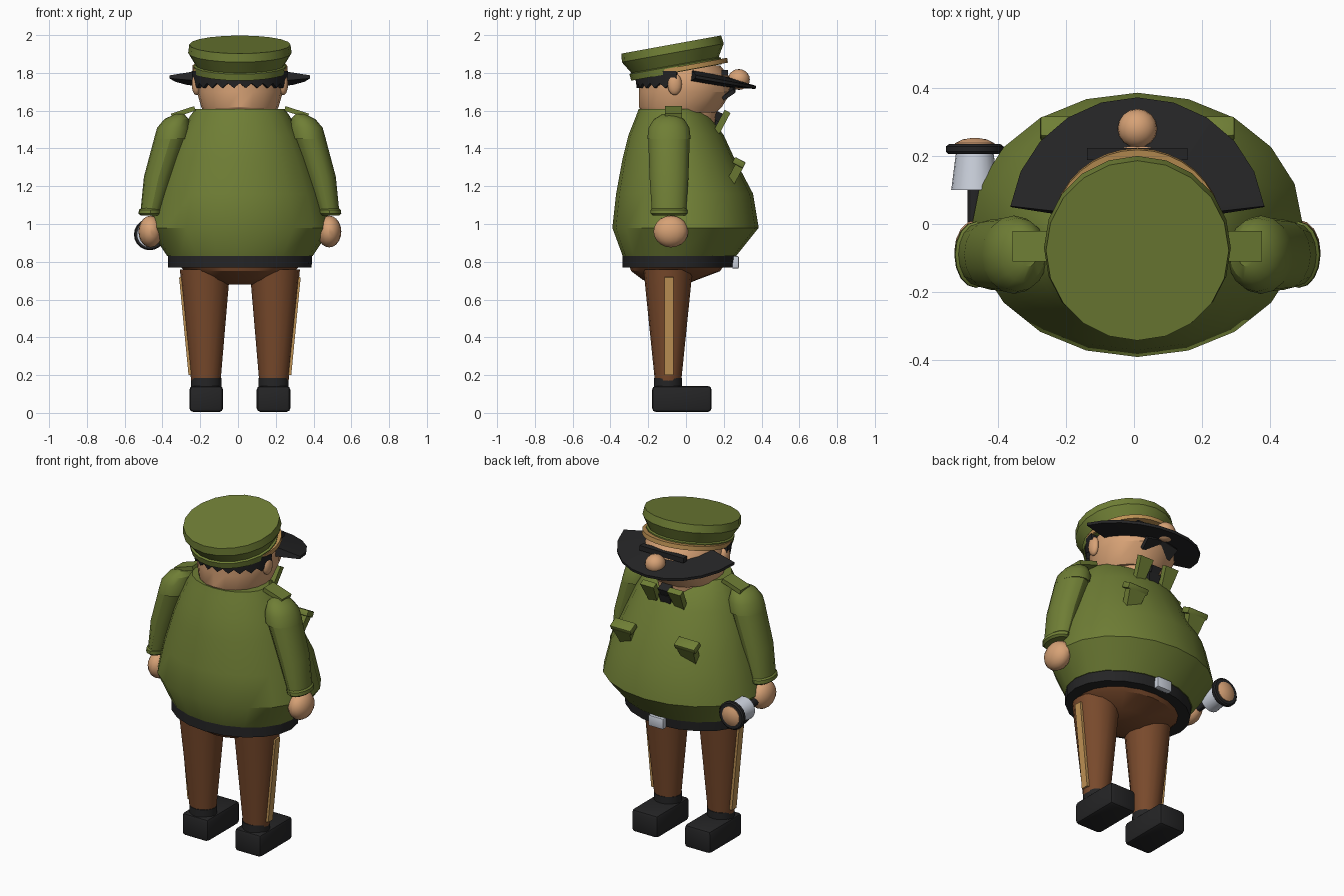
import bpy, bmesh
from math import sin, cos, pi, radians
from mathutils import Matrix

if "Cube" in bpy.data.objects:
    bpy.data.objects.remove(bpy.data.objects["Cube"], do_unlink=True)

CX = 0.01  # symmetry plane
made = []


def material(name, r, g, b):
    m = bpy.data.materials.new(name)
    m.use_nodes = True
    m.diffuse_color = (r, g, b, 1)
    m.node_tree.nodes["Principled BSDF"].inputs["Base Color"].default_value = (r, g, b, 1)
    return m


GREEN = material("uniform green", 0.16, 0.21, 0.036)
BROWN = material("trouser brown", 0.19, 0.068, 0.025)
SKIN = material("skin", 0.68, 0.36, 0.18)
GOLD = material("gold trim", 0.52, 0.29, 0.09)
BLACK = material("black", 0.018, 0.018, 0.019)
SILVER = material("silver", 0.6, 0.64, 0.72)


def finish(name, bm, mat, loc=(0, 0, 0), tilt=0, turn=0):
    bmesh.ops.recalc_face_normals(bm, faces=bm.faces)
    mesh = bpy.data.meshes.new(name)
    bm.to_mesh(mesh)
    bm.free()
    mesh.materials.append(mat)
    ob = bpy.data.objects.new(name, mesh)
    ob.location = loc
    ob.rotation_euler = (radians(tilt), radians(turn), 0)
    bpy.context.collection.objects.link(ob)
    made.append(ob)
    return ob


def loft(name, rings, mat, sides=20, **place):
    """Stack of elliptical rings: (z, centre x, centre y, radius x, radius y)."""
    bm = bmesh.new()
    rows = [[bm.verts.new((cx + rx * cos(2 * pi * i / sides), cy + ry * sin(2 * pi * i / sides), z))
             for i in range(sides)] for z, cx, cy, rx, ry in rings]
    for a, b in zip(rows, rows[1:]):
        for i in range(sides):
            j = (i + 1) % sides
            bm.faces.new((a[i], a[j], b[j], b[i]))
    bm.faces.new(rows[0])
    bm.faces.new(rows[-1])
    return finish(name, bm, mat, **place)


def span(z, half_x, back, front):
    """Ring given by its half width and its back and front limits."""
    return (z, CX, (back + front) / 2, half_x, (front - back) / 2)


def sector(name, start, end, steps, profile, mat, zigzag=0, **place):
    """Sweep a closed (radius, z) profile along an arc."""
    bm = bmesh.new()
    rows = []
    for i in range(steps + 1):
        a = radians(start + (end - start) * i / steps)
        rows.append([bm.verts.new((r * cos(a), r * sin(a), z + (zigzag * (i % 2) if z < 0 else 0)))
                     for r, z in profile])
    n = len(profile)
    for a, b in zip(rows, rows[1:]):
        for i in range(n):
            j = (i + 1) % n
            bm.faces.new((a[i], a[j], b[j], b[i]))
    bm.faces.new(rows[0])
    bm.faces.new(rows[-1])
    return finish(name, bm, mat, **place)


def block(name, loc, size, mat, taper=1, bevel=0, **place):
    bm = bmesh.new()
    bmesh.ops.create_cube(bm, size=1)
    for v in bm.verts:
        if v.co.z < 0:
            v.co.x *= taper
        v.co = [c * s for c, s in zip(v.co, size)]
    if bevel:
        bmesh.ops.bevel(bm, geom=bm.edges[:], offset=bevel, segments=2, profile=0.5, affect='EDGES')
    return finish(name, bm, mat, loc=loc, **place)


def ball(name, loc, radii, mat):
    bm = bmesh.new()
    bmesh.ops.create_uvsphere(bm, u_segments=16, v_segments=10, radius=1,
                              matrix=Matrix.Diagonal((*radii, 1)))
    return finish(name, bm, mat, loc=loc)


# Torso, belt and hips
loft("jacket", [span(0.83, 0.385, -0.335, 0.265), span(0.98, 0.485, -0.39, 0.385),
                span(1.16, 0.44, -0.37, 0.355), span(1.35, 0.37, -0.335, 0.255),
                span(1.47, 0.32, -0.305, 0.2), span(1.57, 0.265, -0.265, 0.13),
                span(1.61, 0.235, -0.25, 0.08)], GREEN)
loft("belt", [span(0.77, 0.38, -0.335, 0.25), span(0.835, 0.382, -0.335, 0.26)], BLACK)
block("belt_buckle", (CX, 0.262, 0.797), (0.1, 0.035, 0.065), SILVER, bevel=0.005)
loft("hips", [span(0.68, 0.1, -0.16, 0), span(0.705, 0.18, -0.23, 0.06),
              span(0.75, 0.29, -0.29, 0.18), span(0.78, 0.32, -0.3, 0.2)], BROWN)

# Head
loft("neck", [span(1.45, 0.13, -0.15, 0.15), span(1.62, 0.15, -0.15, 0.165)], SKIN)
loft("head", [span(1.59, 0.19, -0.23, 0.16), span(1.62, 0.205, -0.25, 0.19),
              span(1.7, 0.228, -0.25, 0.24), span(1.78, 0.23, -0.25, 0.23),
              span(1.84, 0.2, -0.2, 0.18)], SKIN)
ball("nose", (CX, 0.28, 1.765), (0.058, 0.058, 0.055), SKIN)
sector("hair", 188, 352, 22, [(0.2, 0.03), (0.258, 0.03), (0.248, -0.06), (0.2, -0.06)],
       BLACK, zigzag=0.025, loc=(CX, -0.015, 1.78))
block("eyebrow", (CX, 0.205, 1.8), (0.295, 0.035, 0.03), BLACK)

# Cap, tilted back
loft("cap_crown", [(-0.15, 0, 0, 0.243, 0.243), (-0.115, 0, 0, 0.246, 0.246),
                   (-0.11, 0, 0, 0.235, 0.235), (-0.045, 0, 0, 0.274, 0.274),
                   (0, 0, 0, 0.268, 0.268)], GREEN, loc=(CX, -0.078, 1.95), tilt=10.3)
sector("cap_strap", -35, 215, 24, [(0.22, -0.013), (0.252, -0.013), (0.252, 0.013), (0.22, 0.013)],
       GOLD, loc=(CX, -0.028, 1.822), tilt=10.3)
sector("visor", 8, 172, 10, [(0.2, 0.03), (0.2, -0.03), (0.376, -0.01), (0.376, 0.006)],
       BLACK, loc=(CX, 0, 1.79), tilt=-10)

# Tie
block("tie_knot", (CX, 0.175, 1.56), (0.07, 0.05, 0.06), BLACK, taper=0.6, tilt=-25)
block("tie", (CX, 0.165, 1.5), (0.08, 0.04, 0.09), BLACK, taper=0.7, tilt=-15)

for side, s in (("left", 1), ("right", -1)):
    def at(x):
        return CX + s * x

    # Face halves
    ball(side + "_ear", (at(0.23), -0.06, 1.74), (0.025, 0.038, 0.058), SKIN)
    block(side + "_moustache", (at(0.05), 0.225, 1.695), (0.11, 0.075, 0.022), BLACK,
          tilt=35, turn=s * 12)

    # Lapels, chest pockets and epaulettes
    block(side + "_lapel", (at(0.09), 0.185, 1.53), (0.09, 0.035, 0.15), GREEN,
          taper=0.6, tilt=-28)
    block(side + "_pocket", (at(0.215), 0.262, 1.27), (0.12, 0.045, 0.12), GREEN,
          taper=0.65, tilt=-28)
    block(side + "_pocket_flap", (at(0.215), 0.28, 1.325), (0.14, 0.065, 0.035), GREEN,
          bevel=0.006, tilt=-28)
    block(side + "_epaulette", (at(0.3), -0.065, 1.592), (0.13, 0.09, 0.025), GREEN,
          turn=s * 18)

    # Arm with domed shoulder, cuff and hand
    loft(side + "_sleeve", [(1.06, at(0.472), -0.09, 0.055, 0.09), (1.25, at(0.43), -0.09, 0.078, 0.103),
                            (1.46, at(0.365), -0.09, 0.087, 0.11)], GREEN, sides=16)
    loft(side + "_shoulder", [(1.45, at(0.362), -0.09, 0.093, 0.115), (1.51, at(0.35), -0.09, 0.088, 0.108),
                              (1.555, at(0.335), -0.09, 0.065, 0.08),
                              (1.582, at(0.32), -0.09, 0.025, 0.035)], GREEN, sides=16)
    loft(side + "_cuff", [(1.045, at(0.475), -0.09, 0.05, 0.085), (1.055, at(0.475), -0.09, 0.062, 0.097),
                          (1.075, at(0.472), -0.09, 0.062, 0.097),
                          (1.085, at(0.47), -0.09, 0.052, 0.088)], GREEN, sides=16)
    ball(side + "_hand", (at(0.473), -0.08, 0.96), (0.064, 0.092, 0.084), SKIN)

    # Leg with side stripe and boot
    loft(side + "_leg", [(0.17, at(0.18), -0.095, 0.078, 0.07),
                         (0.76, at(0.185), -0.095, 0.133, 0.13)], BROWN, sides=16)
    block(side + "_stripe", (at(0.285), -0.09, 0.46), (0.024, 0.045, 0.52), GOLD, turn=s * 5.5)
    loft(side + "_ankle", [(0.12, at(0.178), -0.095, 0.08, 0.075),
                           (0.185, at(0.178), -0.095, 0.08, 0.075)], BLACK, sides=16)
    block(side + "_boot", (at(0.178), -0.022, 0.074), (0.178, 0.315, 0.138), BLACK, bevel=0.02)

# Torch held in the hand on the -x side, built upright then laid forward
TORCH = dict(loc=(-0.467, 0, 0.945), tilt=-90)


def disc(y, r):
    return (y, 0, 0, r, r)


loft("torch_handle", [disc(-0.1, 0.022), disc(0.11, 0.022)], BLACK, sides=12, **TORCH)
loft("torch_head", [disc(0.1, 0.069), disc(0.21, 0.055)], SILVER, **TORCH)
loft("torch_rim", [disc(0.205, 0.078), disc(0.212, 0.084), disc(0.228, 0.084),
                   disc(0.234, 0.076)], BLACK, **TORCH)
loft("torch_lens", [disc(0.22, 0.06), disc(0.237, 0.058), disc(0.248, 0.036),
                    disc(0.252, 0.01)], SKIN, **TORCH)

# Smooth shading with kept edges
bpy.ops.object.select_all(action='DESELECT')
for ob in made:
    ob.select_set(True)
bpy.context.view_layer.objects.active = made[0]
bpy.ops.object.shade_smooth_by_angle(angle=radians(30))
